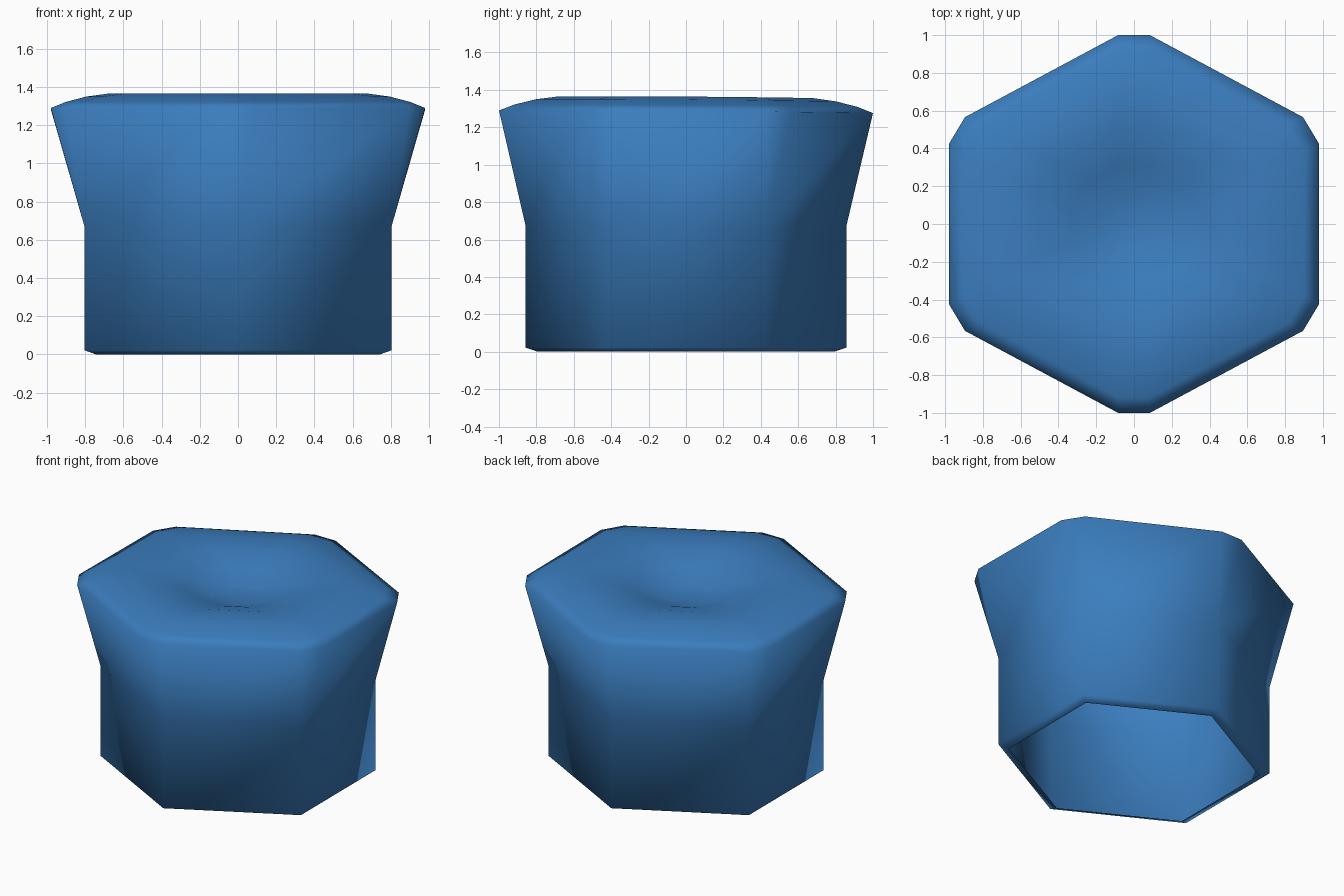
import bpy, bmesh, math
from mathutils import Vector

if "Cube" in bpy.data.objects:
    bpy.data.objects.remove(bpy.data.objects["Cube"])

# One flat blue
blue = bpy.data.materials.new("blue")
blue.diffuse_color = (0.043, 0.205, 0.515, 1)
blue.use_nodes = True
blue.node_tree.nodes["Principled BSDF"].inputs["Base Color"].default_value = blue.diffuse_color

# Slightly stretched hexagon with corners towards front and back
CORNERS = [Vector(p) for p in ((0, 1.045), (-0.98, 0.52), (-0.98, -0.52),
                               (0, -1.045), (0.98, -0.52), (0.98, 0.52))]

# Profile rings from base to the central pit: (scale, height, corner cut)
RINGS = [(0.757, 0.0, 0.0), (0.82, 0.022, 0.0), (0.82, 0.67, 0.0),
         (1.0, 1.29, 0.096), (0.92, 1.322, 0.096), (0.81, 1.350, 0.096),
         (0.69, 1.366, 0.096), (0.52, 1.353, 0.096), (0.34, 1.305, 0.096),
         (0.184, 1.245, 0.096)]


def ring_points(scale, z, cut):
    """Hexagon whose corners are cut by a constant width (two points each)."""
    pts = []
    for i, c in enumerate(CORNERS):
        for other in (CORNERS[i - 1], CORNERS[(i + 1) % 6]):
            edge = (other - c) * scale
            p = c * scale + edge * min(0.5, cut / edge.length)
            # the top leans back very slightly
            drop = 0.014 * max(0, p.y) if z > 1 else 0
            pts.append((p.x, p.y, z - drop))
    return pts


# Hollow shell: loft the rings, close the pit, leave the underside open
bm = bmesh.new()
loops = [[bm.verts.new(p) for p in ring_points(*r)] for r in RINGS]
for a, b in zip(loops, loops[1:]):
    for i in range(12):
        j = (i + 1) % 12
        # rings run anticlockwise, so this winding faces outwards
        bm.faces.new((a[i], a[j], b[j], b[i]))
bm.faces.new(loops[-1])
bmesh.ops.remove_doubles(bm, verts=bm.verts, dist=0.003)

mesh = bpy.data.meshes.new("hexagonal_stump")
bm.to_mesh(mesh)
bm.free()
mesh.materials.append(blue)
stump = bpy.data.objects.new("hexagonal_stump", mesh)
bpy.context.collection.objects.link(stump)
bpy.context.view_layer.objects.active = stump
stump.select_set(True)
bpy.ops.object.shade_smooth_by_angle(angle=math.radians(100))
